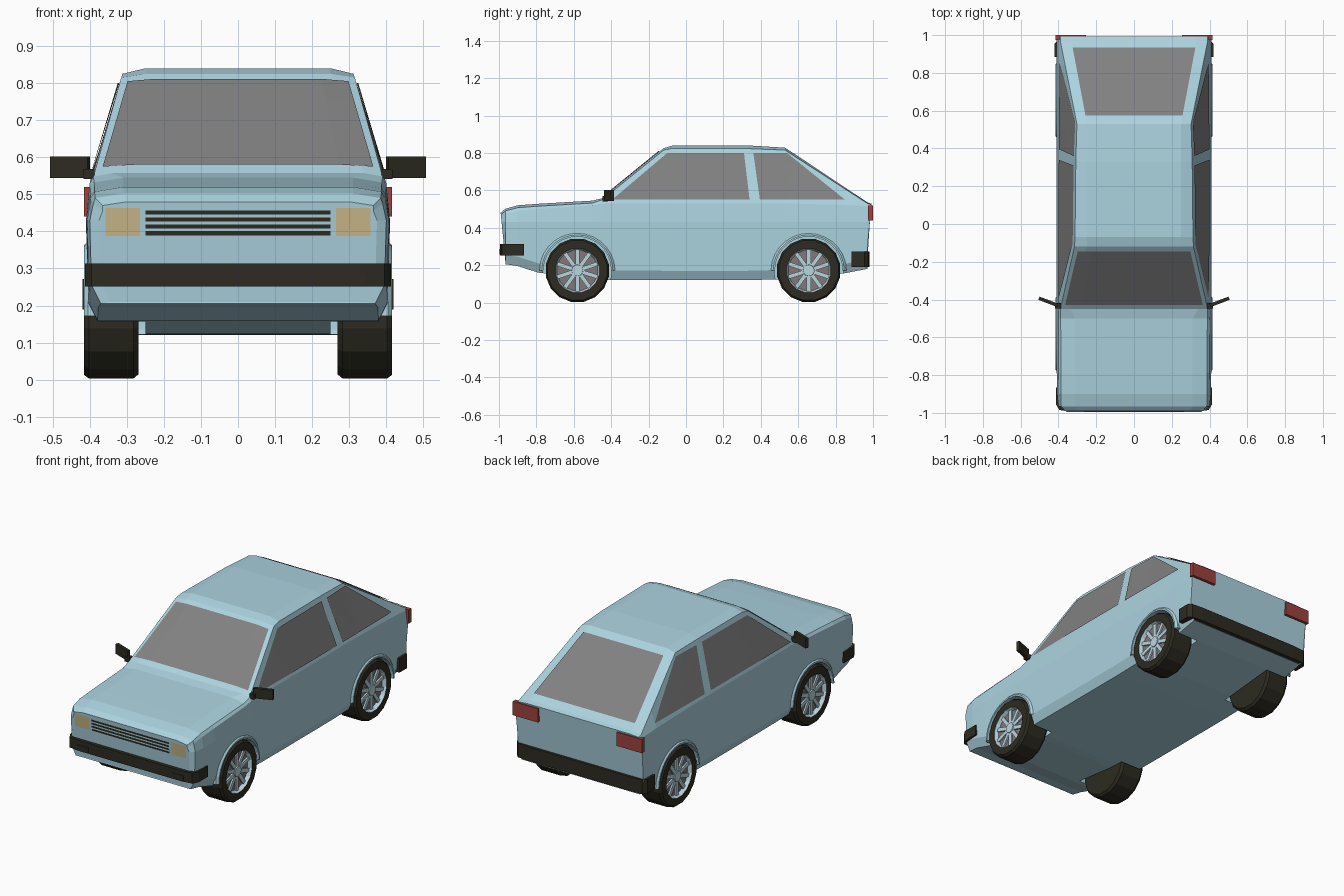
import bpy, bmesh, math
from mathutils import Matrix, Vector
from mathutils.bvhtree import BVHTree

if "Cube" in bpy.data.objects:
    bpy.data.objects.remove(bpy.data.objects["Cube"])


def material(name, rgb):
    m = bpy.data.materials.new(name)
    m.diffuse_color = (*rgb, 1)
    m.use_nodes = True
    m.node_tree.nodes["Principled BSDF"].inputs["Base Color"].default_value = m.diffuse_color
    return m


PAINT = material("pale_blue_paint", (0.41, 0.65, 0.74))
GLASS = material("grey_glass", (0.22, 0.22, 0.22))
TRIM = material("black_trim", (0.026, 0.024, 0.015))
LAMP = material("cream_lamp", (0.60, 0.49, 0.25))
RED = material("red_lamp", (0.34, 0.055, 0.045))
RIM = material("silver_rim", (0.50, 0.67, 0.74))
DISH = material("wheel_dish_grey", (0.22, 0.19, 0.20))


def finish(name, bm, *mats, recalc=True):
    if recalc:
        bmesh.ops.recalc_face_normals(bm, faces=bm.faces[:])
    me = bpy.data.meshes.new(name)
    bm.to_mesh(me)
    bm.free()
    ob = bpy.data.objects.new(name, me)
    bpy.context.collection.objects.link(ob)
    for m in mats:
        me.materials.append(m)
    return ob


def loft(bm, rings, cap=True):
    """Bridge closed rings of points; returns a face list per bridge."""
    vs = [[bm.verts.new(p) for p in r] for r in rings]
    n = len(vs[0])
    bands = []
    for a, b in zip(vs, vs[1:]):
        bands.append([bm.faces.new((a[i], a[(i + 1) % n], b[(i + 1) % n], b[i])) for i in range(n)])
    if cap:
        bm.faces.new(vs[0])
        bm.faces.new(vs[-1])
    return bands


def box(bm, loc, size, rot=Matrix()):
    mat = Matrix.Translation(loc) @ rot @ Matrix.Diagonal((*size, 1))
    return bmesh.ops.create_cube(bm, size=1, matrix=mat)["verts"]


def paint(verts, index):
    for f in {f for v in verts for f in v.link_faces}:
        f.material_index = index


# Body shell: sections along the car
# y, half width, bottom z, belt z, shoulder x, shoulder z, crown x, crown z
STATIONS = [
    (-0.993, .375, .21, .455, .365, .470, .30, .480),
    (-0.965, .400, .205, .475, .385, .490, .31, .502),
    (-0.90, .407, .195, .490, .387, .507, .31, .520),
    (-0.79, .409, .16, .500, .387, .515, .31, .528),
    (-0.50, .410, .125, .520, .388, .532, .31, .545),
    (-0.45, .410, .122, .530, .390, .548, .34, .557),
    (-0.12, .410, .120, .530, .315, .815, .25, .825),
    (-0.07, .410, .120, .530, .312, .825, .25, .840),
    (0.33, .410, .120, .530, .308, .823, .25, .840),
    (0.53, .410, .125, .530, .302, .815, .25, .828),
    (0.84, .410, .155, .522, .364, .614, .306, .622),
    (0.97, .410, .180, .515, .390, .530, .33, .536),
    (0.99, .407, .190, .510, .390, .523, .33, .528),
]


def section(i):
    y, w, zb, belt, x5, z5, x6, z6 = STATIONS[i]
    half = [(w - .03, zb), (w - .005, zb + .05), (w, .43), (w - .01, belt), (x5, z5), (x6, z6)]
    ring = half + [(-x, z) for x, z in reversed(half)]
    lean = .1 if i == 0 else -.1 if i == len(STATIONS) - 1 else 0
    return [(x, y + lean * (.5 - z), z) for x, z in ring]


bm = bmesh.new()
loft(bm, [section(i) for i in range(len(STATIONS))])
body = finish("body_shell", bm, PAINT)
surface = BVHTree.FromPolygons([v.co.copy() for v in body.data.vertices],
                               [tuple(p.vertices) for p in body.data.polygons])

# Wheel arch openings
WHEEL_Z = .172
AXLES = (("front", -.581), ("rear", .656))
SIDES = (("right", 1), ("left", -1))
bm = bmesh.new()
for _, y in AXLES:
    for _, s in SIDES:
        bmesh.ops.create_cone(bm, cap_ends=True, segments=32, radius1=.184, radius2=.184, depth=.35,
                              matrix=Matrix.Translation((s * .425, y, WHEEL_Z)) @ Matrix.Rotation(math.pi / 2, 4, 'Y'))
cutter = finish("arch_cutter", bm, PAINT)
cutter.hide_render = True
mod = body.modifiers.new("arches", 'BOOLEAN')
mod.operation, mod.object, mod.solver = 'DIFFERENCE', cutter, 'EXACT'
bpy.context.view_layer.objects.active = body
bpy.ops.object.modifier_apply(modifier=mod.name)
bpy.data.objects.remove(cutter)


# Thin plates laid on the body surface
def plate(name, corners, axis, sign, mat, off=.005, nu=8, nv=4):
    k = "xyz".index(axis)
    out = Vector((0, 0, 0))
    out[k] = sign
    c = [Vector(p) for p in corners]
    bm = bmesh.new()
    grid = []
    for j in range(nv + 1):
        row = []
        for i in range(nu + 1):
            p = c[0].lerp(c[1], i / nu).lerp(c[3].lerp(c[2], i / nu), j / nv)
            o = list(p)
            o.insert(k, 2 * sign)
            hit = surface.ray_cast(Vector(o), -out)[0]
            row.append(bm.verts.new(hit + out * off))
        grid.append(row)
    for a, b in zip(grid, grid[1:]):
        for i in range(nu):
            bm.faces.new((a[i], a[i + 1], b[i + 1], b[i]))
    bm.normal_update()
    if sum(f.normal.dot(out) for f in bm.faces) < 0:
        bmesh.ops.reverse_faces(bm, faces=bm.faces[:])
    return finish(name, bm, mat, recalc=False)


def rect(x0, x1, z0, z1):
    return [(x0, z0), (x1, z0), (x1, z1), (x0, z1)]


# Windows
plate("windscreen", [(-.365, -.43), (.365, -.43), (.298, -.145), (-.298, -.145)], 'z', 1, GLASS, .007)
plate("rear_window", [(-.325, .935), (.325, .935), (.257, .575), (-.257, .575)], 'z', 1, GLASS, .007)
for side, s in SIDES:
    plate("door_window_" + side, [(-.395, .55), (.34, .55), (.31, .80), (-.10, .80)], 'x', s, GLASS)
    plate("quarter_window_" + side, [(.395, .55), (.85, .55), (.54, .80), (.36, .80)], 'x', s, GLASS)

# Grille and headlamps
plate("grille_panel", rect(-.36, .36, .375, .467), 'y', -1, PAINT, .002, 1, 1)
for i in range(4):
    z = .395 + i * .0187
    plate(f"grille_slot_{i + 1}", rect(-.25, .25, z - .0055, z + .0055), 'y', -1, TRIM, .005, 1, 1)
for side, s in SIDES:
    plate("headlamp_" + side, rect(s * .265, s * .357, .388, .463), 'y', -1, LAMP, .005, 1, 1)


# Bumpers wrapping round the corners
def bumper(name, outline, z0, z1):
    pts = outline + [(-x, y) for x, y in reversed(outline)]
    bm = bmesh.new()
    loft(bm, [[(x, y, z) for x, y in pts] for z in (z0, z1)])
    return finish(name, bm, TRIM)


bumper("front_bumper", [(.413, -.865), (.413, -.955), (.395, -.985), (.33, -.994)], .252, .314)
bumper("rear_bumper", [(.420, .885), (.420, .955), (.40, .976), (.33, .982)], .19, .272)

# Tail lamps, mirrors and bumper lamps
for side, s in SIDES:
    bm = bmesh.new()
    box(bm, (s * .335, .987, .48), (.162, .026, .08))
    finish("tail_lamp_" + side, bm, RED)
    bm = bmesh.new()
    box(bm, (s * .453, -.412, .573), (.108, .018, .058), Matrix.Rotation(s * .36, 4, 'Z'))
    box(bm, (s * .402, -.432, .555), (.03, .03, .028))
    finish("door_mirror_" + side, bm, TRIM)
    bm = bmesh.new()
    box(bm, (s * .305, -.99, .272), (.075, .012, .03))
    finish("bumper_lamp_" + side, bm, TRIM)

# Wheels with spoked rims, and arch lips
TYRE = [(.001, .268), (.160, .268), (.172, .282), (.172, .402), (.162, .416),
        (.120, .416), (.110, .394), (.001, .394)]
for end, y in AXLES:
    for side, s in SIDES:
        bm = bmesh.new()
        rings = [[(x, r * math.sin(2 * math.pi * (i + .5) / 16), r * math.cos(2 * math.pi * (i + .5) / 16))
                  for i in range(16)] for r, x in TYRE]
        bands = loft(bm, rings)
        for f in bands[5]:
            f.material_index = 2
        for f in bands[6]:
            f.material_index = 1
        for i in range(10):
            rot = Matrix.Rotation(2 * math.pi * i / 10, 4, 'X')
            vs = box(bm, rot @ Vector((.395, 0, .068)), (.016, .022, .088), rot)
            paint(vs, 2)
        hub = bmesh.ops.create_cone(bm, cap_ends=True, segments=12, radius1=.034, radius2=.03, depth=.02,
                                    matrix=Matrix.Translation((.398, 0, 0)) @ Matrix.Rotation(math.pi / 2, 4, 'Y'))
        paint(hub["verts"], 2)
        bmesh.ops.transform(bm, matrix=Matrix.Diagonal((s, 1, 1, 1)), verts=bm.verts[:])
        bmesh.ops.translate(bm, vec=(0, y, WHEEL_Z), verts=bm.verts[:])
        finish(f"wheel_{end}_{side}", bm, TRIM, DISH, RIM)

        bm = bmesh.new()
        arc = [math.pi * i / 14 for i in range(15)]
        loft(bm, [[(s * x, y + r * math.cos(a), WHEEL_Z + r * math.sin(a))
                   for r, x in ((.181, .37), (.181, .416), (.190, .416), (.202, .405), (.202, .37))] for a in arc])
        finish(f"arch_lip_{end}_{side}", bm, PAINT)
